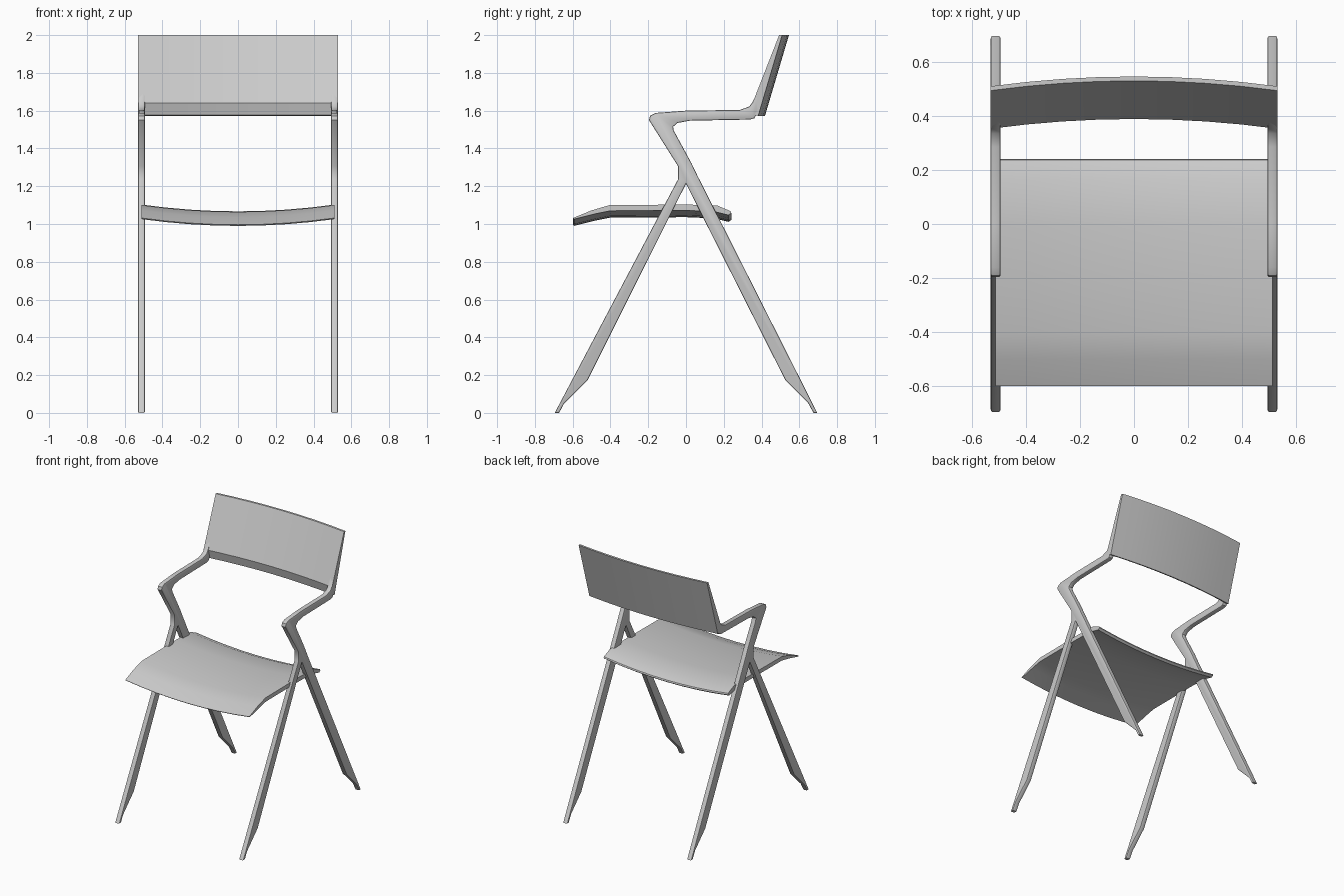
import bpy, bmesh

if "Cube" in bpy.data.objects:
    bpy.data.objects.remove(bpy.data.objects["Cube"])


def make_object(name, bm, angle=0.6):
    bmesh.ops.recalc_face_normals(bm, faces=bm.faces)
    mesh = bpy.data.meshes.new(name)
    bm.to_mesh(mesh)
    bm.free()
    obj = bpy.data.objects.new(name, mesh)
    bpy.context.collection.objects.link(obj)
    bpy.ops.object.select_all(action='DESELECT')
    obj.select_set(True)
    bpy.context.view_layer.objects.active = obj
    bpy.ops.object.shade_smooth_by_angle(angle=angle)
    return obj


def plate(name, profile, x0, x1, radius):
    """Extrude a (y, z) outline along x and round both rims."""
    bm = bmesh.new()
    face = bm.faces.new([bm.verts.new((x0, y, z)) for y, z in profile])
    res = bmesh.ops.extrude_face_region(bm, geom=[face], use_keep_orig=True)
    for v in res["geom"]:
        if isinstance(v, bmesh.types.BMVert):
            v.co.x = x1
    rims = [e for e in bm.edges if abs(e.verts[0].co.x - e.verts[1].co.x) < 1e-6]
    bmesh.ops.recalc_face_normals(bm, faces=bm.faces)
    bmesh.ops.bevel(bm, geom=rims, offset=radius, segments=2, profile=0.5,
                    affect='EDGES', clamp_overlap=True)
    return make_object(name, bm)


def curved_panel(name, profile, half, steps, dy, dz):
    """Sweep a closed (y, z) section across x, bowed by (dy, dz) at the middle."""
    bm = bmesh.new()
    rows = []
    for i in range(steps + 1):
        t = 2 * i / steps - 1
        bow = 1 - t * t
        rows.append([bm.verts.new((half * t, y + dy * bow, z + dz * bow))
                     for y, z in profile])
    n = len(profile)
    for a, b in zip(rows, rows[1:]):
        for j in range(n):
            k = (j + 1) % n
            bm.faces.new((a[j], a[k], b[k], b[j]))
    bm.faces.new(rows[0])
    bm.faces.new(rows[-1])
    return make_object(name, bm)


# Side frames: crossed legs, armrest and backrest support in one outline
frame = [
    (-0.695, 0), (-0.672, 0), (-0.645, 0.05), (-0.52, 0.175),   # front foot
    (0, 1.213),                                                 # crotch
    (0.525, 0.175), (0.645, 0.055), (0.675, 0), (0.695, 0),     # rear foot
    (0.06, 1.257), (0.03, 1.32), (-0.065, 1.495), (-0.068, 1.515),
    (-0.045, 1.535), (0.02, 1.547), (0.34, 1.553), (0.362, 1.56),
    (0.385, 1.60), (0.38, 1.70), (0.352, 1.645), (0.335, 1.622),
    (0.285, 1.604), (0.0, 1.6), (-0.16, 1.588), (-0.19, 1.573), (-0.196, 1.55),
    (-0.043, 1.307), (-0.06, 1.25), (-0.042, 1.237),
]
frame.remove((-0.06, 1.25))
right = plate("side_frame", frame, 0.493, 0.53, 0.007)
mirror = right.modifiers.new("mirror", 'MIRROR')
mirror.use_axis = (True, False, False)

# Seat: bent front and rear edges, sagging in the middle
curved_panel("seat", [
    (-0.598, 1.032), (-0.5, 1.072), (-0.405, 1.1), (0.0, 1.103), (0.165, 1.098),
    (0.236, 1.068), (0.24, 1.058), (0.225, 1.047), (0.15, 1.066), (0.0, 1.072),
    (-0.4, 1.07), (-0.48, 1.054), (-0.592, 1.026),
], 0.512, 8, 0, -0.036)

# Backrest: reclined, bowed rearward, with a bevelled lower edge
curved_panel("backrest", [
    (0.352, 1.64), (0.493, 2.0), (0.509, 2.0), (0.382, 1.572), (0.368, 1.576),
], 0.53, 8, 0.036, 0)
